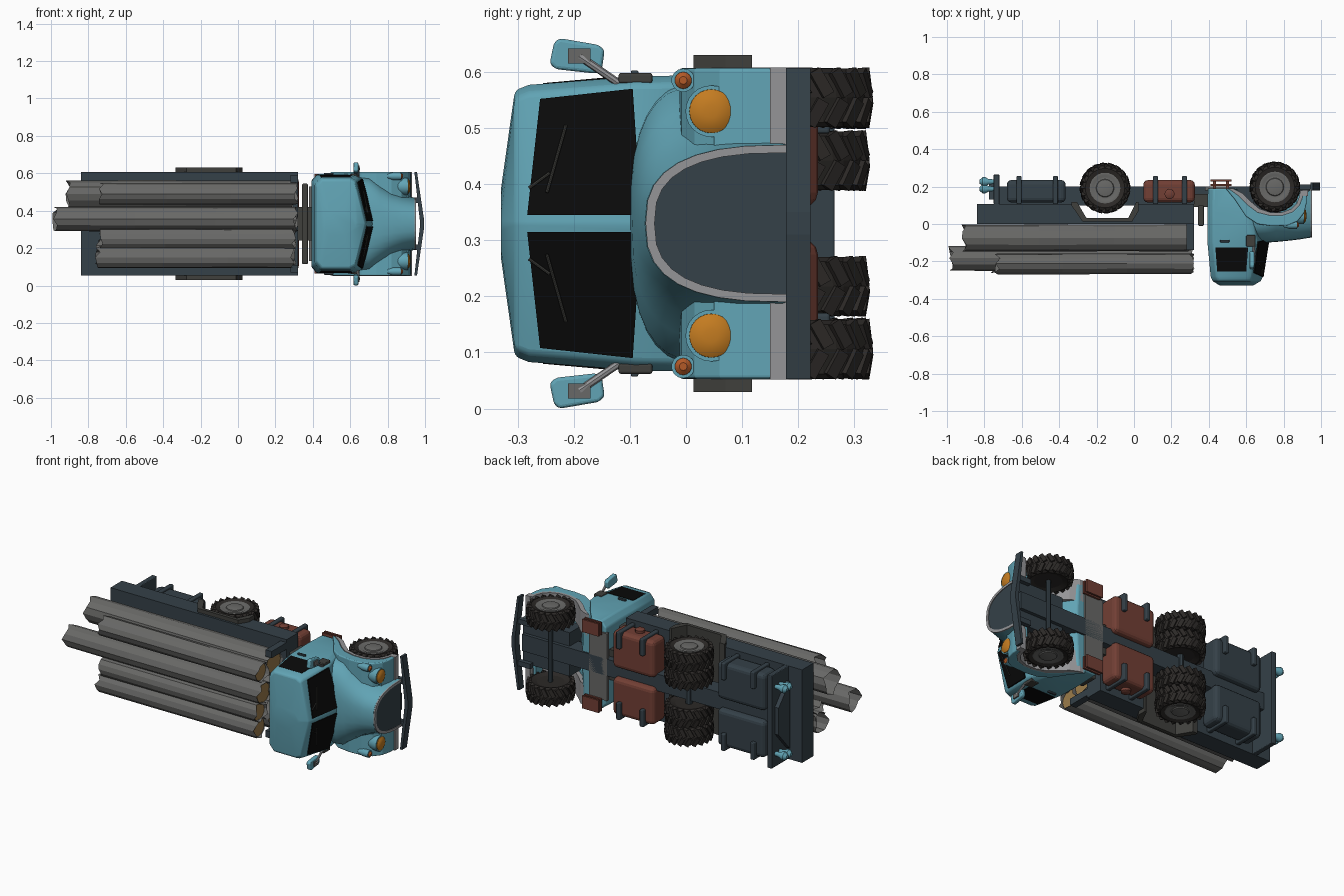
import bpy, bmesh, random
from math import sin, cos, pi, radians
from mathutils import Matrix, Vector

if "Cube" in bpy.data.objects:
    bpy.data.objects.remove(bpy.data.objects["Cube"])
random.seed(4)

# built upright (x forward, y left, z up), then tipped on its side
TIP = Matrix.Translation((0, 0, .33)) @ Matrix.Rotation(pi / 2, 4, 'X')

def mat(name, r, g, b):
    m = bpy.data.materials.new(name)
    m.diffuse_color = (r, g, b, 1)
    m.use_nodes = True
    m.node_tree.nodes["Principled BSDF"].inputs["Base Color"].default_value = m.diffuse_color
    return m

BLUE = mat("blue_paint", .12, .37, .46)
SLATE = mat("slate", .035, .052, .065)
RUST = mat("rust", .17, .05, .035)
RUBBER = mat("rubber", .025, .022, .02)
DARK = mat("dark_panel", .05, .05, .045)
GREY = mat("bark_grey", .14, .14, .135)
CHROME = mat("trim_grey", .3, .3, .31)
AMBER = mat("amber", .55, .2, .015)
ORANGE = mat("orange", .45, .1, .02)
GLASS = mat("dark_glass", .003, .003, .003)
TAN = mat("cut_wood", .33, .2, .07)

def finish(name, bm, m=None, bevel=0, smooth=False):
    bmesh.ops.recalc_face_normals(bm, faces=bm.faces)
    me = bpy.data.meshes.new(name)
    bm.to_mesh(me)
    bm.free()
    me.transform(TIP)
    ob = bpy.data.objects.new(name, me)
    bpy.context.collection.objects.link(ob)
    if m:
        me.materials.append(m)
    if smooth:
        bpy.ops.object.select_all(action='DESELECT')
        ob.select_set(True)
        bpy.context.view_layer.objects.active = ob
        bpy.ops.object.shade_smooth_by_angle(angle=radians(40))
    if bevel:
        b = ob.modifiers.new("bevel", 'BEVEL')
        b.width, b.segments = bevel, 3
    return ob

def add_loft(bm, rings, caps=True):
    vs = [[bm.verts.new(p) for p in r] for r in rings]
    n = len(rings[0])
    for a, b in zip(vs, vs[1:]):
        for i in range(n):
            j = (i + 1) % n
            bm.faces.new((a[i], a[j], b[j], b[i]))
    if caps:
        bm.faces.new(vs[0])
        bm.faces.new(vs[-1])

def loft(name, rings, m=None, bevel=0, smooth=False, caps=True):
    bm = bmesh.new()
    add_loft(bm, rings, caps)
    return finish(name, bm, m, bevel, smooth)

def box(name, x, y, z, m=None, bevel=0):
    return loft(name, [[(x[0], y[0], c), (x[1], y[0], c), (x[1], y[1], c), (x[0], y[1], c)] for c in z], m, bevel)

def side_prism(name, pts, y0, y1, m=None, bevel=0):
    return loft(name, [[(x, y, z) for x, z in pts] for y in (y0, y1)], m, bevel)

def lathe_rings(c, prof, axis, n):
    rings = []
    for r, a in prof:
        ring = []
        for i in range(n):
            u, v = r * cos(2 * pi * i / n), r * sin(2 * pi * i / n)
            ring.append(Vector(c) + Vector((u, a, v) if axis == 'Y' else (a, u, v)))
        rings.append(ring)
    return rings

def lathe(name, c, prof, axis, m=None, n=24):
    return loft(name, lathe_rings(c, prof, axis, n), m, 0, True)

def rod(name, p, q, r, m=None):
    p, q = Vector(p), Vector(q)
    rot = (q - p).to_track_quat('Z', 'Y')
    circ = [rot @ Vector((r * cos(i * pi / 4), r * sin(i * pi / 4), 0)) for i in range(8)]
    return loft(name, [[p + c for c in circ], [q + c for c in circ]], m, 0, True)

# wheels: carcass with chevron lugs and a dished hub
def wheel(name, x, y, z, s):
    bm = bmesh.new()
    prof = [(.075, -.042), (.105, -.052), (.12, -.044), (.126, 0), (.12, .044), (.105, .052), (.075, .042)]
    add_loft(bm, lathe_rings((x, y, z), prof, 'Y', 32))
    for i in range(20):
        for k in (-1, 1):
            M = (Matrix.Translation((x, y, z)) @ Matrix.Rotation(2 * pi * (i + k * .12) / 20, 4, 'Y')
                 @ Matrix.Translation((0, k * .026, .122)) @ Matrix.Rotation(k * .5, 4, 'Z')
                 @ Matrix.Rotation(-k * .13, 4, 'X') @ Matrix.Diagonal((.022, .05, .02, 1)))
            bmesh.ops.create_cube(bm, size=1, matrix=M)
    finish(name + "_tire", bm, RUBBER)
    lathe(name + "_rim", (x, y, z), [(.082, s * .02), (.082, s * .047), (.07, s * .048), (.06, s * .043),
          (.048, s * .045), (.045, s * .05), (.025, s * .054)], 'Y', GREY)

for s, side in ((1, "left"), (-1, "right")):
    wheel("front_wheel_" + side, .753, s * .224, -.198, s)
    wheel("rear_outer_wheel_" + side, -.155, s * .222, -.192, s)
    wheel("rear_inner_wheel_" + side, -.155, s * .112, -.192, s)
rod("front_axle", (.753, -.2, -.2), (.753, .2, -.2), .013, SLATE)
rod("rear_axle", (-.155, -.2, -.192), (-.155, .2, -.192), .02, SLATE)

# chassis, bed and bumpers
box("chassis_beam", (-.74, .94), (-.05, .05), (-.2, -.1), SLATE)
box("engine_tray", (.64, .935), (-.13, .13), (-.18, -.06), SLATE)
box("cab_crossmember", (.38, .5), (-.2, .2), (-.2, -.18), GREY)
side_prism("bed", [(-.84, 0), (.32, 0), (.32, -.107), (.012, -.107), (-.03, -.03), (-.255, -.03),
           (-.3, -.107), (-.84, -.107)], -.277, .277, SLATE)
side_prism("wheel_arch_liner", [(-.335, -.118), (-.335, -.1), (-.275, -.013), (-.01, -.013), (.025, -.07),
           (.025, -.118), (.012, -.118), (-.03, -.033), (-.255, -.033), (-.305, -.118)], -.3, .3, DARK)
bumper = [(.943, .277), (.957, .277), (.995, .02), (.995, -.02), (.957, -.277), (.943, -.277), (.972, -.02), (.972, .02)]
loft("front_bumper", [[(x, y, z) for x, y in bumper] for z in (-.222, -.178)], SLATE)
for s in (1, -1):
    box("bumper_bracket", (.88, .965), (s * .11, s * .14), (-.21, -.185), SLATE)
box("rear_bumper", (-.75, -.72), (-.277, .277), (-.265, -.105), SLATE, .004)
loft("rear_bumper_chevron", [[(x, y, z) for y, z in ((-.2, -.13), (.2, -.13), (.08, -.235), (-.08, -.235))]
     for x in (-.775, -.75)], SLATE)
box("cab_rear_rack", (.342, .374), (-.215, .215), (-.1, .01), DARK, .008)
box("rack_mount", (.32, .4), (-.09, .09), (-.16, -.09), DARK)

for s in (1, -1):
    for z in (-.226, -.188):
        lathe("tail_light", (-.75, s * .2, z), [(.012, 0), (.016, -.03), (.024, -.045), (.024, -.06), (.01, -.076)],
              'X', BLUE, 12)
    # tanks with straps
    for nm, x0, x1, m in (("rear_tank", -.68, -.365, SLATE), ("fuel_tank", .05, .325, RUST)):
        box(nm, (x0, x1), (s * .03, s * .25), (-.235, -.115), m, .025)
        for x in (x0 + .065, x1 - .055):
            box(nm + "_strap", (x - .013, x + .013), (s * .16, s * .262), (-.257, -.107), SLATE, .006)
    lathe("fuel_cap", (.19, s * .25, -.16), [(.027, -s * .01), (.027, s * .015), (.02, s * .02)], 'Y', RUST, 14)
    # steps
    for z in (-.232, -.21):
        box("step", (.41, .52), (s * .19, s * .265), (z - .005, z + .006), RUST)
    for x in (.43, .5):
        box("step_hanger", (x - .008, x + .008), (s * .2, s * .23), (-.232, -.18), RUST)
    box("log_stake", (.28, .32), (s * .22, s * .26), (0, .14), SLATE)

# cab, lofted upward from plan outlines with a V front
def plan(z, xb, w, xs, xf):
    half = [(xf, .004), (xs, w - .015), (xs - .03, w), (xb + .03, w), (xb, w - .035)]
    return [(x, y, z) for x, y in half] + [(x, -y, z) for x, y in reversed(half)]

loft("cab", [plan(-.19, .395, .262, .54, .55), plan(-.06, .392, .265, .63, .65), plan(.09, .392, .262, .66, .72),
     plan(.28, .41, .247, .632, .69), plan(.305, .42, .237, .625, .678), plan(.33, .46, .06, .6, .635)],
     BLUE, .008, True)

def wind(y, z, off=0):
    t = (z - .09) / .19
    xf, xs, w = .72 - .03 * t, .66 - .028 * t, .247 - .015 * t
    return Vector((xf + (xs - xf) * abs(y) / w + off, y, z))

for s in (1, -1):
    quad = [(s * .015, .08), (s * .24, .095), (s * .222, .26), (s * .015, .283)]
    loft("windshield_pane", [[wind(y, z, o) for y, z in quad] for o in (-.006, .007)], GLASS)
    rod("wiper_arm", wind(s * .063, .28, .012), wind(s * .09, .243, .012), .003, DARK)
    rod("wiper_blade", wind(s * .055, .248, .014), wind(s * .175, .214, .014), .003, DARK)
    loft("side_window", [[(x, s * (.27 - .09 * z + o), z) for x, z in ((.435, .125), (.61, .125), (.6, .255), (.445, .255))]
         for o in (-.008, .003)], GLASS)
    box("door_handle", (.46, .51), (s * .262, s * .273), (.085, .098), SLATE, .003)
    # mirrors, splayed outward
    head = [(.272, .15), (.315, .143), (.328, .19), (.33, .235), (.285, .243), (.272, .2)]
    head = [(.285, .243), (.323, .235), (.33, .225), (.324, .155), (.314, .145), (.28, .15), (.273, .16), (.275, .232)]
    head = [(s * (y if z > .2 else y - .006), z) for y, z in head]
    loft("mirror", [[(x, y, z) for y, z in head] for x in (.618, .643)], BLUE, .007)
    box("mirror_back", (.642, .65), (s * .285, s * .312), (.17, .21), GREY)
    rod("mirror_arm", (.64, s * .25, .12), (.645, s * .298, .19), .007, CHROME)
    box("mirror_base", (.6, .65), (s * .25, s * .268), (.06, .12), DARK, .004)

# hood: arch sections tapering to the grille
def arch(x, w, top, bot, n=16):
    return [(x, w * abs(cos(pi * i / n)) ** .75 * (1 if i < n / 2 else -1),
             bot + (top - bot) * max(0, sin(pi * i / n)) ** .75) for i in range(n + 1)]

loft("hood", [arch(.6, .255, .1, -.03), arch(.7, .245, .1, -.03), arch(.76, .205, .096, -.05), arch(.82, .172, .09, -.09),
     arch(.88, .152, .083, -.14), arch(.943, .14, .073, -.18)], BLUE, 0, True)
outer, inner = arch(.945, .14, .072, -.18), arch(.945, .126, .056, -.18)
band = outer + inner[::-1]
loft("grille_trim", [[(x, y, z) for _, y, z in band] for x in (.932, .951)], CHROME)
loft("grille", [[(x, y, z) for _, y, z in inner] for x in (.93, .947)], SLATE)

# front fenders, arch trim and lamps
top = [(.49, -.19), (.54, -.13), (.6, -.04), (.66, .0), (.74, .012), (.82, .008), (.875, -.015), (.91, -.06), (.922, -.11), (.925, -.18)]
mid = [(.505, -.19), (.56, -.15), (.61, -.1), (.66, -.062), (.73, -.045), (.79, -.045), (.85, -.065), (.885, -.1), (.9, -.14), (.905, -.18)]
low = [(.53, -.19), (.58, -.165), (.625, -.12), (.67, -.082), (.73, -.062), (.79, -.062), (.84, -.08), (.87, -.11), (.885, -.15), (.888, -.18)]
for s in (1, -1):
    side_prism("front_fender", top + mid[::-1], s * .12, s * .277, BLUE, .008)
    side_prism("fender_trim", mid + low[::-1], s * .15, s * .278, CHROME)
    box("fender_inner", (.87, .91), (s * .12, s * .2), (-.17, -.05), BLUE)
    box("fender_lip", (.9, .929), (s * .14, s * .278), (-.183, -.15), CHROME)
    lathe("headlight_pod", (0, s * .2, -.045), [(.02, .82), (.038, .85), (.046, .885), (.046, .909), (.038, .909)], 'X', BLUE)
    lathe("headlight", (0, s * .2, -.045), [(.04, .9), (.039, .912), (.028, .919), (.012, .922)], 'X', AMBER)
    lathe("turn_lamp_pod", (0, s * .255, .005), [(.012, .8), (.021, .83), (.021, .872)], 'X', BLUE, 14)
    lathe("turn_lamp", (0, s * .255, .005), [(.016, .86), (.015, .875), (.007, .882)], 'X', ORANGE, 14)

# logs: rough open bark shells with cut faces toward the cab
logs = [(.16, .075, .075, -.91, .3), (.02, .072, .065, -.8, .31), (-.15, .075, .07, -.75, .3),
        (.025, .183, .066, -.98, .31), (.16, .212, .057, -.73, .31), (-.08, .21, .056, -.73, .3), (-.18, .2, .06, -.75, .29)]
for y, z, r, x0, x1 in logs:
    n = 12
    rr = [r * random.uniform(.95, 1.03) for _ in range(n)]
    rings = []
    for k in range(4):
        x = x0 + (x1 - x0) * k / 3
        end = .014 if k in (0, 3) else .0
        rings.append([(x + random.uniform(-end, end), y + q * cos(2 * pi * i / n) * f, z + q * sin(2 * pi * i / n) * f)
                      for i, q in enumerate(rr) for f in [random.uniform(.97, 1.02)]])
    loft("log_bark", rings, GREY, caps=False)
    lathe("log_cut_face", (0, y, z), [(r * .9, x1 - .035), (r * .9, x1 - .015)], 'X', TAN, n)
